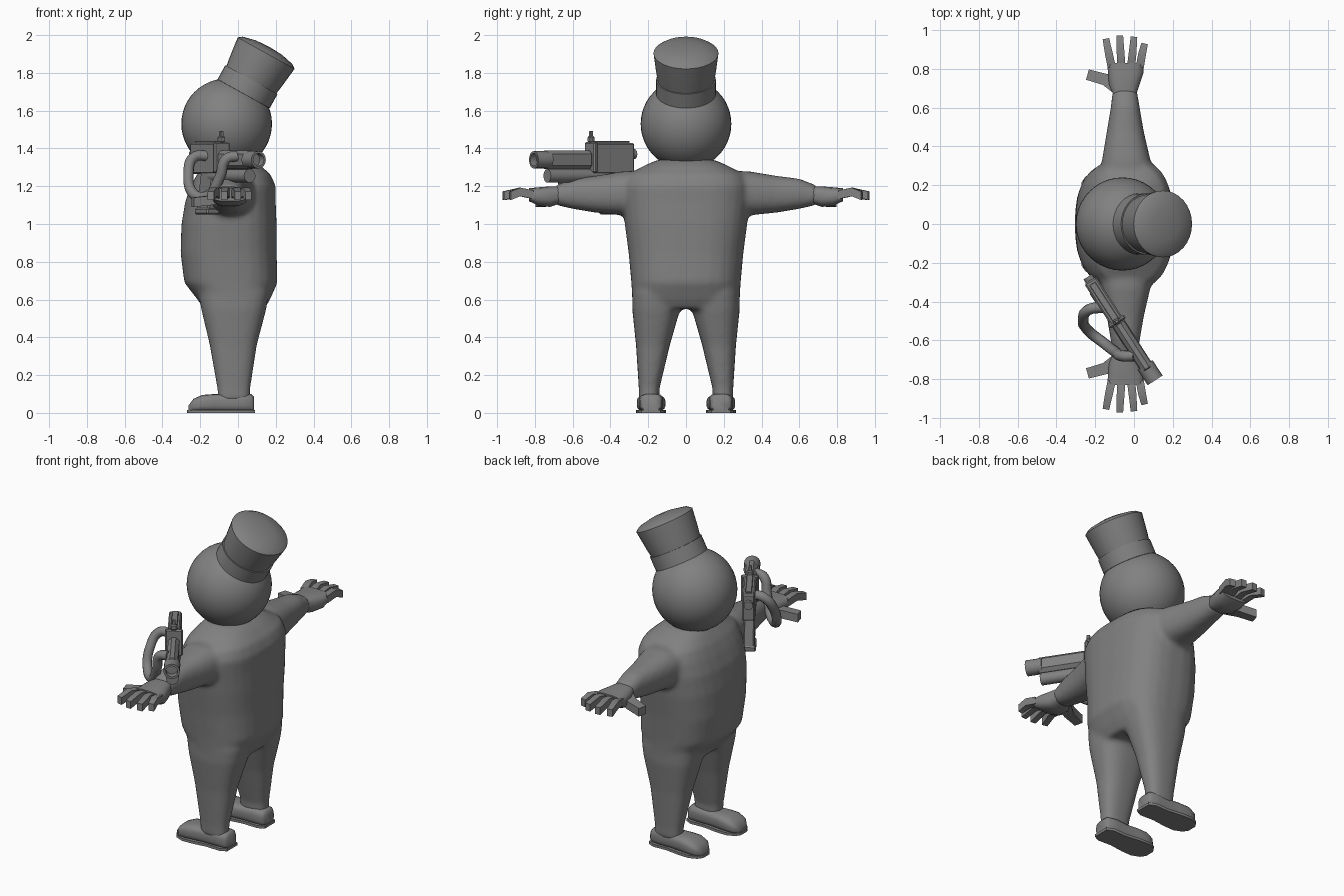
import bpy, bmesh, math
from mathutils import Vector, Matrix

cube = bpy.data.objects.get("Cube")
if cube:
    bpy.data.objects.remove(cube)

GREY = bpy.data.materials.new("mid_grey")
GREY.use_nodes = True
TONE = (0.22, 0.22, 0.22, 1)
GREY.diffuse_color = TONE
GREY.node_tree.nodes["Principled BSDF"].inputs["Base Color"].default_value = TONE


def finish(name, bm, angle=35, matrix=None):
    bmesh.ops.recalc_face_normals(bm, faces=bm.faces)
    mesh = bpy.data.meshes.new(name)
    bm.to_mesh(mesh)
    bm.free()
    mesh.materials.append(GREY)
    ob = bpy.data.objects.new(name, mesh)
    bpy.context.collection.objects.link(ob)
    if matrix:
        ob.matrix_world = matrix
    smooth(ob, angle)
    return ob


def smooth(ob, angle):
    bpy.ops.object.select_all(action="DESELECT")
    ob.select_set(True)
    bpy.context.view_layer.objects.active = ob
    bpy.ops.object.shade_smooth_by_angle(angle=math.radians(angle))


def loft(bm, sections, along="z", power=2.0, sides=28, side=1):
    """Rounded sections (position, low a, high a, low b, high b), capped at both ends."""
    def bend(v):
        return math.copysign(abs(v) ** (2 / power), v)
    rings = []
    for pos, a0, a1, b0, b1 in sections:
        ring = []
        for i in range(sides):
            t = 2 * math.pi * (i + 0.5) / sides
            a = (a0 + a1) / 2 + (a1 - a0) / 2 * bend(math.cos(t))
            b = (b0 + b1) / 2 + (b1 - b0) / 2 * bend(math.sin(t))
            ring.append(bm.verts.new((a, side * b, pos) if along == "z" else (a, side * pos, b)))
        rings.append(ring)
    for r, s in zip(rings, rings[1:]):
        for i in range(sides):
            j = (i + 1) % sides
            bm.faces.new((r[i], r[j], s[j], s[i]))
    bm.faces.new(rings[0])
    bm.faces.new(rings[-1])
    bmesh.ops.recalc_face_normals(bm, faces=bm.faces)


def lathe(name, profile, matrix, sides=32):
    bm = bmesh.new()
    verts = [bm.verts.new((r, 0, z)) for r, z in profile]
    edges = [bm.edges.new(p) for p in zip(verts, verts[1:])]
    bmesh.ops.spin(bm, geom=verts + edges, cent=(0, 0, 0), axis=(0, 0, 1),
                   angle=2 * math.pi, steps=sides, use_duplicate=False)
    bmesh.ops.remove_doubles(bm, verts=bm.verts, dist=1e-4)
    return finish(name, bm, 30, matrix)


# Body, legs and arms, fused into one soft skin
bm = bmesh.new()
loft(bm, [(0.55, -.18, .14, -.27, .27), (.60, -.215, .17, -.285, .285),
          (.69, -.285, .21, -.29, .29), (.85, -.305, .205, -.305, .305),
          (1.0, -.30, .205, -.325, .325), (1.12, -.28, .20, -.335, .335),
          (1.2, -.25, .20, -.335, .335), (1.26, -.22, .175, -.31, .31),
          (1.31, -.18, .12, -.22, .22), (1.34, -.15, .07, -.15, .15)], power=2.7)
for s in (1, -1):
    loft(bm, [(.06, -.105, .065, .14, .25), (.13, -.11, .065, .14, .25),
              (.36, -.15, .10, .085, .265), (.55, -.195, .15, .03, .285),
              (.64, -.21, .165, .02, .285)], power=2.6, side=s)
    loft(bm, [(.2, -.19, .13, 1.03, 1.28), (.33, -.165, .085, 1.045, 1.28),
              (.48, -.14, .05, 1.06, 1.255), (.6, -.12, .03, 1.08, 1.24),
              (.69, -.11, .015, 1.10, 1.205)], along="y", power=2.4, side=s)
skin = finish("body", bm, 60)
fuse = skin.modifiers.new("fuse", "REMESH")
fuse.mode = "VOXEL"
fuse.voxel_size = 0.014
fuse.use_smooth_shade = True
relax = skin.modifiers.new("relax", "SMOOTH")
relax.factor = 0.5
relax.iterations = 8

# Head
bm = bmesh.new()
bmesh.ops.create_uvsphere(bm, u_segments=40, v_segments=24, radius=0.24)
finish("head", bm, 60, Matrix.Translation((-0.06, 0, 1.53)))

# Hat, tipped towards the back of the head
tip = Matrix.Translation((0.03, 0, 1.69)) @ Matrix.Rotation(math.radians(29), 4, "Y")
lathe("hat_band", [(0, -.02), (.158, 0), (.158, .085), (0, .085)], tip)
lathe("hat_crown", [(0, .08), (.150, .08), (.158, .13), (.172, .245), (.15, .262),
                    (.08, .278), (0, .283)], tip)


# Tapered finger from a point to a point, with a square section
def digit(bm, points, widths, height):
    rings = []
    for k, p in enumerate(points):
        p = Vector(p)
        d = Vector(points[min(k + 1, len(points) - 1)]) - Vector(points[max(k - 1, 0)])
        across = d.cross(Vector((0, 0, 1))).normalized() * widths[k] / 2
        up = Vector((0, 0, height / 2))
        rings.append([bm.verts.new(p + u * up + a * across)
                      for u, a in ((1, 1), (1, -1), (-1, -1), (-1, 1))])
    for r, q in zip(rings, rings[1:]):
        for i in range(4):
            j = (i + 1) % 4
            bm.faces.new((r[i], r[j], q[j], q[i]))
    bm.faces.new(rings[0])
    bm.faces.new(rings[-1])


# Hands and shoes
for s, label in ((1, "left"), (-1, "right")):
    bm = bmesh.new()
    loft(bm, [(.66, -.105, .01, 1.11, 1.20), (.72, -.13, .03, 1.09, 1.20),
              (.78, -.135, .05, 1.095, 1.195), (.83, -.14, .05, 1.12, 1.19)],
         along="y", power=2.8, sides=16, side=s)
    for base, tipx, tipy in ((-.115, -.145, .955), (-.065, -.073, .972),
                             (-.015, 0, .965), (.03, .055, .93)):
        mid = (base + tipx) / 2
        digit(bm, [(base, s * .81, 1.155), (mid, s * .88, 1.17), (tipx, s * tipy, 1.15)],
              (.042, .04, .034), .045)
    digit(bm, [(-.08, s * .71, 1.14), (-.15, s * .745, 1.125), (-.24, s * .77, 1.115)],
          (.09, .06, .055), .05)
    finish(label + "_hand", bm, 40)

    bm = bmesh.new()
    cx = .185
    loft(bm, [(pos, cx - w, cx + w, .005, top) for pos, w, top in
              ((-.085, .045, .085), (-.07, .058, .10), (-.01, .064, .105), (.06, .062, .10),
               (.13, .07, .10), (.19, .076, .095), (.235, .068, .075), (.262, .04, .04))],
         along="y", power=3.2, sides=20)
    turn = Matrix(((0, -1, 0, 0), (s, 0, 0, 0), (0, 0, 1, 0), (0, 0, 0, 1)))
    bm.transform(turn)
    finish(label + "_shoe", bm, 50)

    bm = bmesh.new()
    outline = [(-.09, .05), (-.05, .07), (.04, .066), (.13, .078), (.2, .08), (.25, .06), (.27, .03)]
    loop = [(-x, cx + w) for x, w in outline] + [(-x, cx - w) for x, w in reversed(outline)]
    face = bm.faces.new([bm.verts.new((x, s * y, 0)) for x, y in loop])
    up = bmesh.ops.extrude_face_region(bm, geom=[face])["geom"]
    bmesh.ops.translate(bm, vec=(0, 0, .016),
                        verts=[v for v in up if isinstance(v, bmesh.types.BMVert)])
    finish(label + "_sole", bm, 40)

# Weapon frame: local x runs towards the muzzle
GUN = Matrix.Translation((-0.09, -0.5, 0)) @ Matrix.Rotation(math.radians(-57), 4, "Z")


def block(name, x0, x1, half, z0, z1, lean=0, bevel=.008):
    bm = bmesh.new()
    bmesh.ops.create_cube(bm, size=1)
    for v in bm.verts:
        v.co = Vector(((x0 + x1) / 2 + v.co.x * (x1 - x0) - lean * (v.co.z < 0),
                       v.co.y * 2 * half, (z0 + z1) / 2 + v.co.z * (z1 - z0)))
    bmesh.ops.bevel(bm, geom=bm.edges, offset=bevel, segments=1, affect="EDGES")
    finish(name, bm, 30, GUN)


def tube(name, x0, x1, z, profile_radius, bore=0, sides=16):
    turn = GUN @ Matrix.Translation((x0, 0, z)) @ Matrix.Rotation(math.pi / 2, 4, "Y")
    n, r = x1 - x0, profile_radius
    end = [(r, n), (bore, n), (bore, n - .04), (0, n - .04)] if bore else [(r, n), (0, n)]
    lathe(name, [(0, 0), (r, 0)] + end, turn, sides)


block("weapon_receiver", -.25, .01, .036, 1.265, 1.43)
block("weapon_top_rail", -.23, .0, .018, 1.42, 1.44, bevel=.003)
block("weapon_collar", -.01, .015, .05, 1.27, 1.435)
block("weapon_sight", -.012, .018, .02, 1.43, 1.465)
block("weapon_sight_post", -.006, .012, .01, 1.45, 1.492, bevel=.003)
block("weapon_barrel_shroud", .0, .31, .032, 1.29, 1.39, bevel=.02)
tube("weapon_muzzle", .27, .365, 1.34, .046, .034)
tube("weapon_lower_tube", -.08, .28, 1.255, .036)
tube("weapon_rear_knob", -.272, -.24, 1.37, .026)
block("weapon_grip", -.15, -.03, .032, 1.055, 1.28, lean=.05)
block("weapon_grip_base", -.20, -.07, .04, 1.05, 1.085)

# Looping hose between the receiver and the barrel
curve = bpy.data.curves.new("weapon_hose", "CURVE")
curve.dimensions = "3D"
curve.bevel_depth = 0.028
curve.bevel_resolution = 3
curve.use_fill_caps = True
path = [(-.15, -.43, 1.36), (-.23, -.44, 1.355), (-.262, -.49, 1.27), (-.235, -.55, 1.16),
        (-.16, -.61, 1.15), (-.095, -.66, 1.25), (-.06, -.68, 1.345), (.0, -.68, 1.36)]
spline = curve.splines.new("BEZIER")
spline.bezier_points.add(len(path) - 1)
for point, co in zip(spline.bezier_points, path):
    point.co = co
    point.handle_left_type = point.handle_right_type = "AUTO"
curve.materials.append(GREY)
hose = bpy.data.objects.new("weapon_hose", curve)
bpy.context.collection.objects.link(hose)
